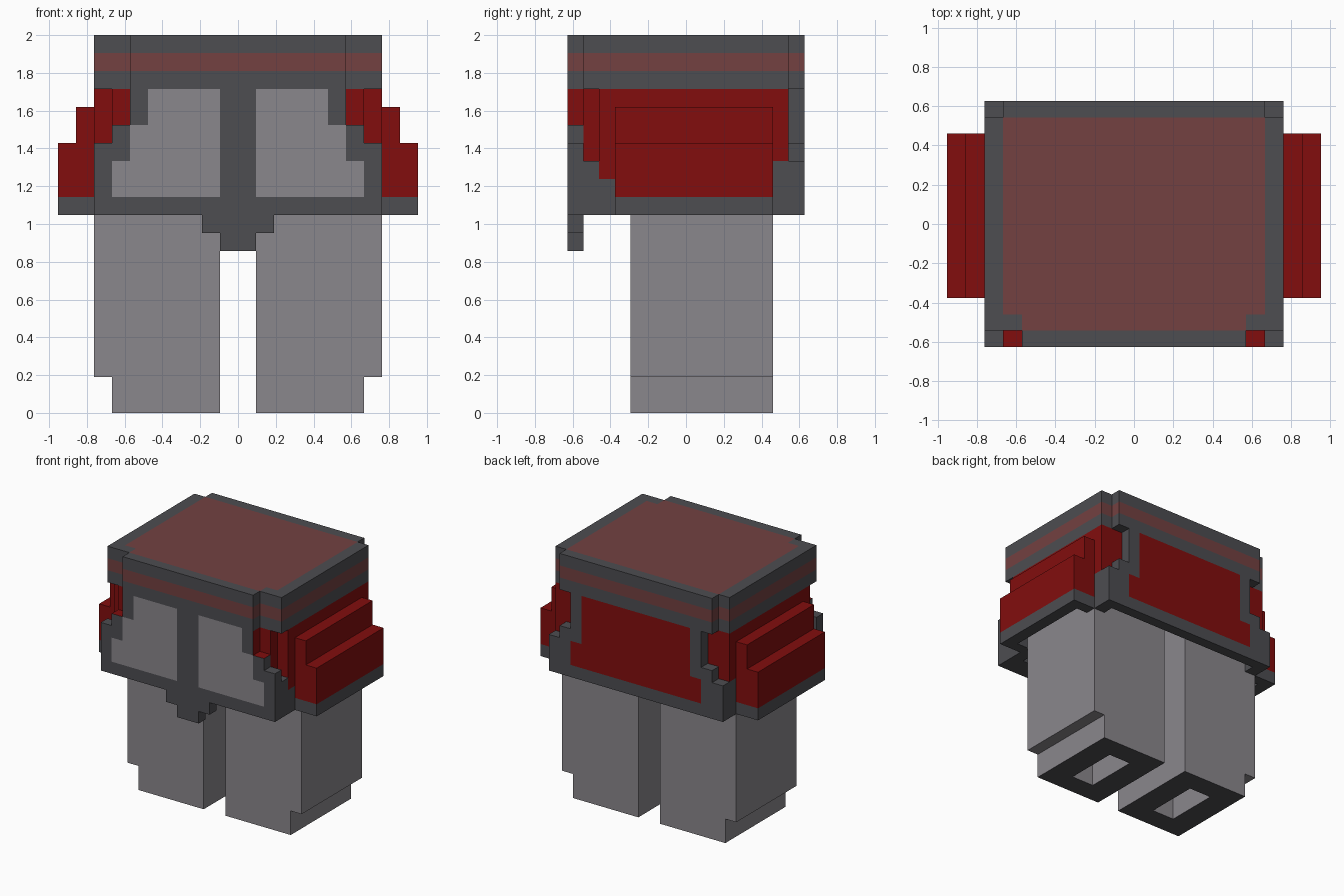
import bpy
import bmesh
from mathutils import Vector

if "Cube" in bpy.data.objects:
    bpy.data.objects.remove(bpy.data.objects["Cube"])

# Block size in each direction
SX, SY, SZ = 2 / 21, 0.0836, 2 / 21


def material(name, r, g, b):
    m = bpy.data.materials.new(name)
    lin = [((c / 255 + 0.055) / 1.055) ** 2.4 if c > 10 else c / 255 / 12.92 for c in (r, g, b)]
    m.diffuse_color = (*lin, 1)
    m.use_nodes = True
    m.node_tree.nodes["Principled BSDF"].inputs["Base Color"].default_value = m.diffuse_color
    return m


MATS = [material("dark grey", 77, 77, 81), material("red", 130, 13, 13),
        material("light grey", 138, 135, 140), material("muted red", 115, 65, 65)]
GREY, RED, LIGHT, STRIPE = range(4)


class Blocks:
    """A set of unit cells filled and carved with boxes (y edges lie on halves)."""

    def __init__(self):
        self.cells = set()

    def box(self, x0, x1, y0, y1, z0, z1, fill=True, mirror=True):
        for x in range(x0, x1):
            for y in range(int(y0 + 7.5), int(y1 + 7.5)):
                for z in range(z0, z1):
                    for c in ((x, y, z), (-1 - x, y, z)) if mirror else ((x, y, z),):
                        (self.cells.add if fill else self.cells.discard)(c)

    def build(self, name, rule):
        bm = bmesh.new()
        for c in sorted(self.cells):
            for axis in range(3):
                for s in (-1, 1):
                    n = [0, 0, 0]
                    n[axis] = s
                    if (c[0] + n[0], c[1] + n[1], c[2] + n[2]) in self.cells:
                        continue
                    u, v = (axis + 1) % 3, (axis + 2) % 3
                    ring = []
                    for du, dv in ((0, 0), (1, 0), (1, 1), (0, 1))[::s]:
                        p = list(c)
                        p[axis] += s > 0
                        p[u] += du
                        p[v] += dv
                        ring.append(bm.verts.new((p[0] * SX, (p[1] - 7.5) * SY, p[2] * SZ)))
                    f = bm.faces.new(ring)
                    centre = Vector((abs(c[0] + 0.5), c[1] - 7, c[2] + 0.5))
                    f.material_index = rule(centre, n)
        bmesh.ops.remove_doubles(bm, verts=bm.verts, dist=1e-4)
        bmesh.ops.dissolve_limit(bm, angle_limit=0.01, verts=bm.verts, edges=bm.edges,
                                 delimit={'MATERIAL'})
        me = bpy.data.meshes.new(name)
        bm.to_mesh(me)
        bm.free()
        for m in MATS:
            me.materials.append(m)
        ob = bpy.data.objects.new(name, me)
        bpy.context.collection.objects.link(ob)


def body_colour(p, n):
    a, y, z = p
    # belt with painted top and stripe
    if z > 18:
        if n[2] > 0:
            corner = a > 6 and y < -5.5
            return STRIPE if a < 7 and abs(y) < 6.5 and not corner else GREY
        return STRIPE if 19 < z < 20 and not n[2] else GREY
    # side pods
    if a > 8:
        return RED if z > 12 and n[2] >= 0 else GREY
    if n[2]:
        return RED if n[2] > 0 and y < -6.5 and 6 < a < 7 else GREY
    # stepped front windows
    if y < -6.5:
        if n[1] < 0:
            limit = 7 if z < 14 else 6 if z < 16 else 5
            return LIGHT if 12 < z and 1 < a < limit else GREY
        return RED if n[0] and z > 16 else GREY
    # back panel
    if y > 6.5:
        return RED if n[1] > 0 and z > 12 and a < (6 if z < 14 else 5) else GREY
    # red sides with stepped grey edge
    if n[1]:
        return RED if z > 14 else GREY
    edge = 14 if y < -5.5 or y > 5.5 else 13 if y < -4.5 else 12
    return RED if z > edge else GREY


# Body: main block, pods and front flap
body = Blocks()
body.box(0, 8, -7.5, 7.5, 11, 21)
body.box(8, 10, -4.5, 5.5, 11, 15)
body.box(8, 9, -4.5, 5.5, 15, 17)
body.box(0, 2, -7.5, -6.5, 10, 11)
body.box(0, 1, -7.5, -6.5, 9, 10)
# front corner notches
body.box(6, 8, -7.5, -6.5, 18, 21, False)
body.box(6, 7, -7.5, -6.5, 16, 18, False)
body.box(7, 8, -7.5, -6.5, 15, 18, False)
body.box(7, 8, -6.5, -5.5, 14, 18, False)
# back corner notches
body.box(7, 8, 6.5, 7.5, 14, 21, False)
body.box(6, 7, 6.5, 7.5, 15, 18, False)
# open underside
body.box(0, 7, -5.5, 6.5, 11, 14, False)
body.box(7, 9, -3.5, 4.5, 11, 14, False)
body.build("body", body_colour)


def leg_colour(p, n):
    return GREY if n[2] < 0 and p.z < 1 else LIGHT


# Legs: narrower feet, with a slot in each sole
for side, name in ((1, "right_leg"), (-1, "left_leg")):
    leg = Blocks()
    leg.box(1, 8, -3.5, 5.5, 2, 14, mirror=False)
    leg.box(1, 7, -3.5, 5.5, 0, 2, mirror=False)
    leg.box(3, 5, -1.5, 3.5, 0, 11, False, mirror=False)
    if side < 0:
        leg.cells = {(-1 - x, y, z) for x, y, z in leg.cells}
    leg.build(name, leg_colour)
